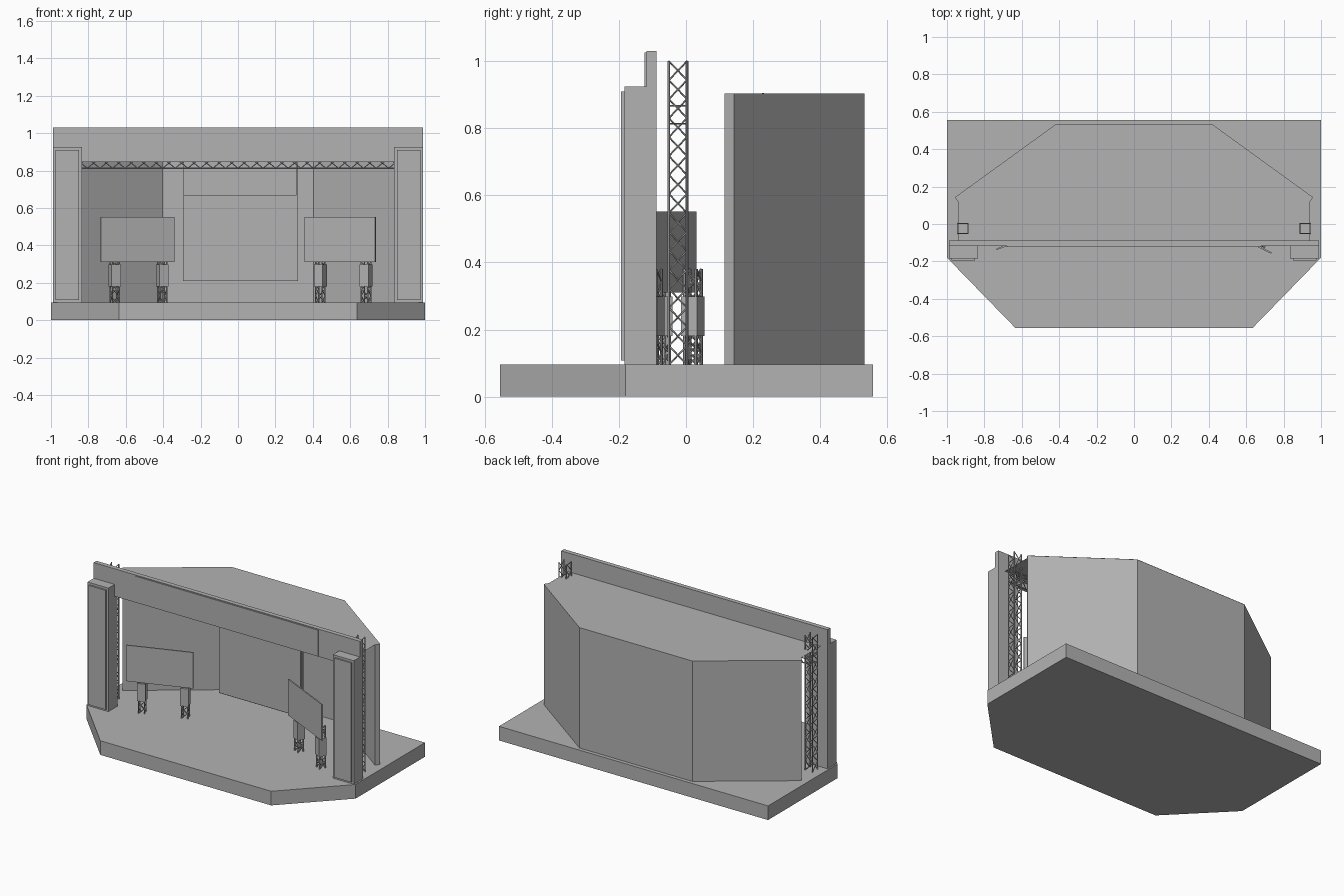
import bpy, bmesh, math
from mathutils import Vector, Matrix

if "Cube" in bpy.data.objects:
    bpy.data.objects.remove(bpy.data.objects["Cube"])

grey = bpy.data.materials.new("stage grey")
grey.diffuse_color = (0.45, 0.45, 0.45, 1)
grey.use_nodes = True
grey.node_tree.nodes["Principled BSDF"].inputs["Base Color"].default_value = grey.diffuse_color


def finish(bm, name):
    bmesh.ops.recalc_face_normals(bm, faces=bm.faces)
    me = bpy.data.meshes.new(name)
    bm.to_mesh(me)
    bm.free()
    me.materials.append(grey)
    ob = bpy.data.objects.new(name, me)
    bpy.context.collection.objects.link(ob)
    return ob


def add_box(bm, lo, hi, mat=Matrix()):
    lo, hi = Vector(lo), Vector(hi)
    m = mat @ Matrix.Translation((lo + hi) / 2) @ Matrix.Diagonal((*(hi - lo), 1))
    bmesh.ops.create_cube(bm, size=1, matrix=m)


def box(name, lo, hi, mat=Matrix()):
    bm = bmesh.new()
    add_box(bm, lo, hi, mat)
    return finish(bm, name)


def prism(name, pts, z0, z1):
    bm = bmesh.new()
    f = bm.faces.new([bm.verts.new((x, y, z0)) for x, y in pts])
    if z1 > z0:
        r = bmesh.ops.extrude_face_region(bm, geom=[f])
        vs = [g for g in r["geom"] if isinstance(g, bmesh.types.BMVert)]
        bmesh.ops.translate(bm, verts=vs, vec=(0, 0, z1 - z0))
    return finish(bm, name)


def strut(bm, a, b, r):
    a, b = Vector(a), Vector(b)
    d = b - a
    m = Matrix.Translation((a + b) / 2) @ d.to_track_quat('Z', 'Y').to_matrix().to_4x4()
    bmesh.ops.create_cone(bm, cap_ends=True, segments=6, radius1=r, radius2=r,
                          depth=d.length, matrix=m)


def truss(name, a, b, w, n, r, mat_rot=0):
    """Box truss: four chords with zigzag lacing on each side."""
    bm = bmesh.new()
    a, b = Vector(a), Vector(b)
    d = b - a
    if abs(d.z) > abs(d.x):
        u = Vector((math.cos(mat_rot), math.sin(mat_rot), 0))
        v = Vector((-u.y, u.x, 0))
    else:
        u, v = Vector((0, 1, 0)), Vector((0, 0, 1))
    h = w / 2
    offs = [u * h + v * h, u * h - v * h, -u * h - v * h, -u * h + v * h]
    for i in range(4):
        p, q = offs[i], offs[(i + 1) % 4]
        strut(bm, a + p, b + p, r)
        for k in range(n):
            s, e = (p, q) if k % 2 else (q, p)
            strut(bm, a + d * k / n + s, a + d * (k + 1) / n + e, r * 0.65)
    return finish(bm, name)


FLOOR = 0.095

# Platform with chamfered front corners
prism("platform", [(-1, .557), (1, .557), (1, -.18), (.635, -.555),
                   (-.635, -.555), (-1, -.18)], 0, FLOOR)

# Folded back wall and flat canopy
outer = [(-.957, .143), (-.42, .532), (.42, .532), (.957, .143)]
inner = [(.938, .115), (.405, .505), (-.405, .505), (-.938, .115)]
prism("back_wall", outer + inner, FLOOR, .904)
prism("canopy", outer + [(.938, .115), (.938, -.09), (-.938, -.09), (-.938, .115)], .905, .905)

# Front header with raised banner panel
box("header", (-.99, -.118, .845), (.99, -.088, 1.03))
box("header_panel", (-.68, -.124, .85), (.68, -.117, 1.025))

# Side columns with raised face panels, and lattice towers behind them
for s, side in ((-1, "left"), (1, "right")):
    x0, x1 = sorted((s * .835, s * .99))
    box(side + "_column", (x0, -.184, FLOOR), (x1, -.088, .925))
    box(side + "_column_panel", (x0 + .014, -.194, .108), (x1 - .014, -.183, .91))
    truss(side + "_tower", (s * .915, -.024, FLOOR), (s * .915, -.024, 1.0), .054, 16, .004)

# Lattice beam between the towers
truss("cross_beam", (-.94, -.024, .84), (.94, -.024, .84), .054, 28, .004)

# Hanging centre screen with frame edge and cables
box("centre_screen", (-.29, .215, .215), (.315, .222, .667))
box("centre_screen_frame", (-.295, .222, .21), (.32, .237, .67))
bm = bmesh.new()
for x in (-.29, .315):
    strut(bm, (x, .23, .67), (x, .23, .905), .003)
finish(bm, "screen_cables")

# Angled side screens, each on two lattice legs with sleeve blocks
for side, a, b, legs in (("left", (-.735, -.135), (-.34, .01), (-.66, -.405)),
                         ("right", (.358, .028), (.735, -.155), (.44, .685))):
    a, b = Vector((*a, 0)), Vector((*b, 0))
    ang = math.atan2(b.y - a.y, b.x - a.x)
    m = Matrix.Translation((a + b) / 2) @ Matrix.Rotation(ang, 4, 'Z')
    h = (b - a).length / 2
    box(side + "_screen", (-h, -.004, .31), (h, .004, .552), m)
    for i, x in enumerate(legs):
        t = (x - a.x) / (b.x - a.x)
        c = a.lerp(b, t) + Vector((-math.sin(ang), math.cos(ang), 0)) * .036
        c.x = x
        lm = Matrix.Translation(c) @ Matrix.Rotation(ang, 4, 'Z')
        box(f"{side}_leg_block_{i}", (-.026, -.026, .18), (.026, .026, .298), lm)
        truss(f"{side}_leg_{i}", (c.x, c.y, FLOOR), (c.x, c.y, .38), .038, 8, .004, ang)
